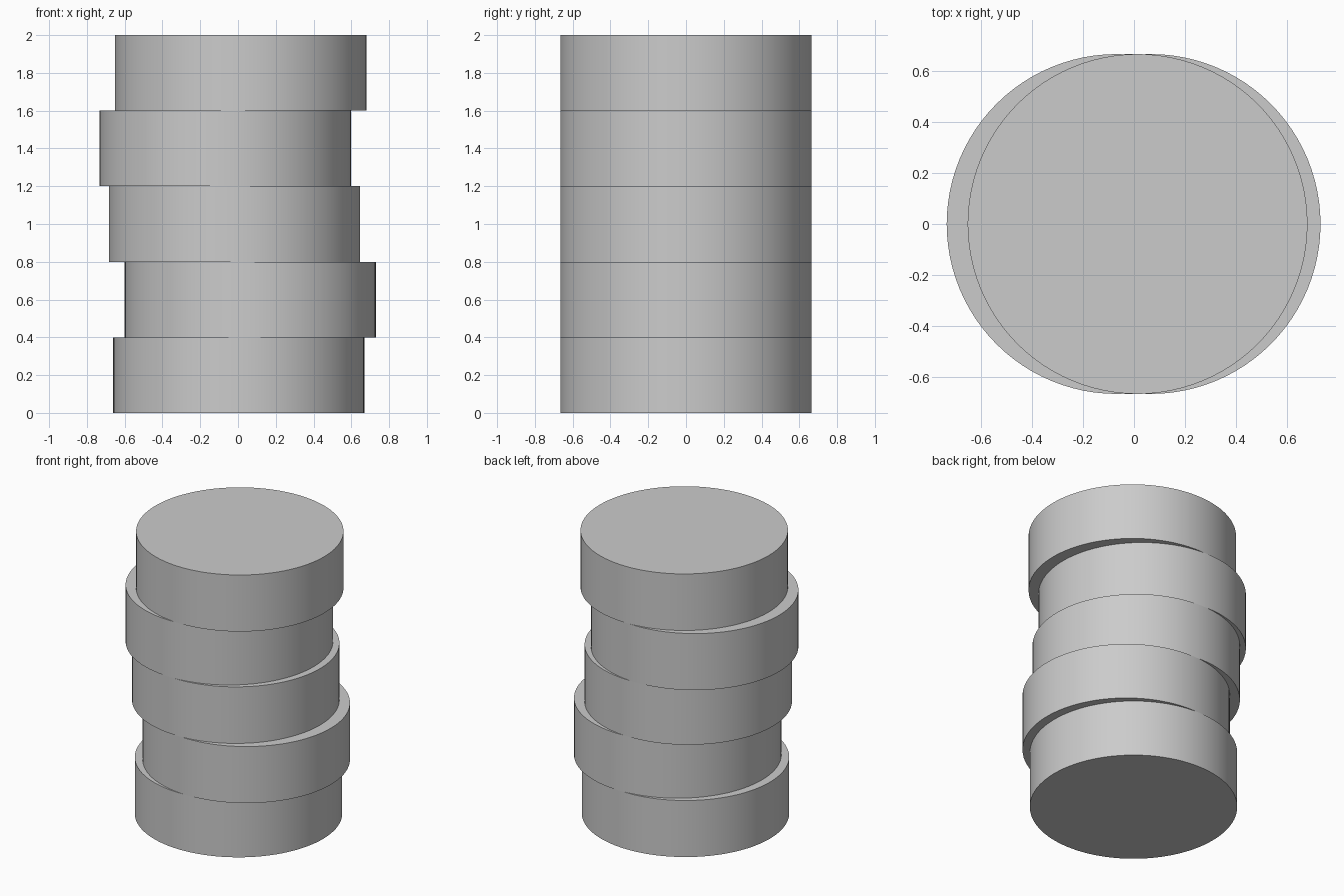
import bpy
import math

cube = bpy.data.objects.get("Cube")
if cube:
    bpy.data.objects.remove(cube, do_unlink=True)

RADIUS = 0.665
HEIGHT = 0.4

# Single plain grey for the whole stack
grey = bpy.data.materials.new("light_grey")
grey.use_nodes = True
colour = (0.6, 0.6, 0.6, 1.0)
grey.diffuse_color = colour
grey.node_tree.nodes["Principled BSDF"].inputs["Base Color"].default_value = colour


def add_disc(name, x, level):
    """One thick disc of the stack, shifted sideways."""
    bpy.ops.mesh.primitive_cylinder_add(
        vertices=96, radius=RADIUS, depth=HEIGHT,
        location=(x, 0, (level + 0.5) * HEIGHT))
    disc = bpy.context.object
    disc.name = name
    disc.data.materials.append(grey)
    bpy.ops.object.shade_smooth_by_angle(angle=math.radians(30))


# Discs from bottom to top with their sideways shifts
shifts = {
    "bottom_disc": 0.004,
    "lower_disc": 0.065,
    "middle_disc": -0.018,
    "upper_disc": -0.068,
    "top_disc": 0.014,
}
for level, (name, x) in enumerate(shifts.items()):
    add_disc(name, x, level)
